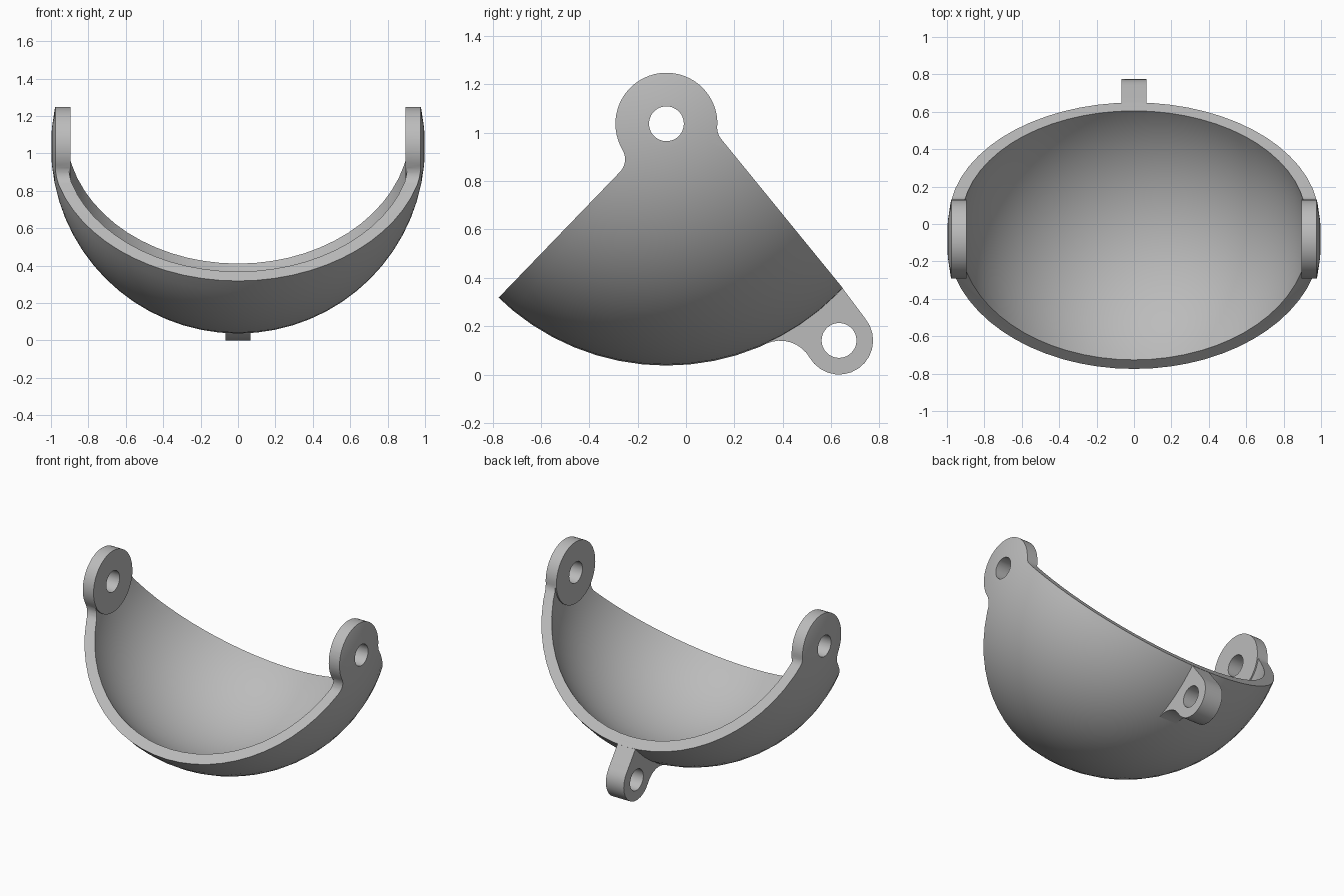
import bpy, bmesh
from math import sin, cos, radians, pi
from mathutils import Matrix, Vector

if "Cube" in bpy.data.objects:
    bpy.data.objects.remove(bpy.data.objects["Cube"], do_unlink=True)

CY, CZ = -0.081, 1.037          # pivot axis, also the bowl centre
EAR_R, HOLE_R = 0.211, 0.072
INNER_R, EAR_X = 0.93, 0.895    # bowl cavity radius, flat inner face of ears

grey = bpy.data.materials.new("plain grey")
grey.use_nodes = True
grey.diffuse_color = (0.5, 0.5, 0.5, 1)
grey.node_tree.nodes["Principled BSDF"].inputs["Base Color"].default_value = grey.diffuse_color


def make(name, bm):
    bmesh.ops.recalc_face_normals(bm, faces=bm.faces[:])
    mesh = bpy.data.meshes.new(name)
    bm.to_mesh(mesh)
    bm.free()
    mesh.materials.append(grey)
    obj = bpy.data.objects.new(name, mesh)
    bpy.context.collection.objects.link(obj)
    return obj


def activate(obj):
    bpy.ops.object.select_all(action="DESELECT")
    obj.select_set(True)
    bpy.context.view_layer.objects.active = obj


def boolean(obj, tool, operation):
    mod = obj.modifiers.new("cut", "BOOLEAN")
    mod.operation, mod.solver, mod.object = operation, "EXACT", tool
    activate(obj)
    bpy.ops.object.modifier_apply(modifier=mod.name)
    bpy.data.objects.remove(tool, do_unlink=True)


def ball(name, radius):
    bm = bmesh.new()
    turn = Matrix.Translation((0, CY, CZ)) @ Matrix.Rotation(pi / 2, 4, "Y")
    bmesh.ops.create_uvsphere(bm, u_segments=64, v_segments=32, radius=radius, matrix=turn)
    return make(name, bm)


def rod(name, y, z, radius, x0, x1):
    bm = bmesh.new()
    place = Matrix.Translation(((x0 + x1) / 2, y, z)) @ Matrix.Rotation(pi / 2, 4, "Y")
    bmesh.ops.create_cone(bm, cap_ends=True, segments=48, radius1=radius, radius2=radius,
                          depth=x1 - x0, matrix=place)
    return make(name, bm)


def plate(name, points, half):
    """Side profile of (y, z) points extruded across x."""
    bm = bmesh.new()
    face = bm.faces.new([bm.verts.new((-half, y, z)) for y, z in points])
    out = bmesh.ops.extrude_face_region(bm, geom=[face])
    moved = [v for v in out["geom"] if isinstance(v, bmesh.types.BMVert)]
    bmesh.ops.translate(bm, verts=moved, vec=Vector((2 * half, 0, 0)))
    return make(name, bm)


def arc(y, z, radius, start, end, steps):
    angles = [radians(start + (end - start) * i / steps) for i in range(steps + 1)]
    return [(y + radius * cos(a), z + radius * sin(a)) for a in angles]


# Bowl: hollow ball with thickened ear discs, trimmed to the side profile
bowl = ball("bowl_with_ears", 1.0)
cavity = ball("cavity", INNER_R)
for x0, x1 in ((EAR_X, 1.2), (-1.2, -EAR_X)):
    boolean(cavity, rod("ear_disc", CY, CZ, EAR_R + 0.0015, x0, x1), "DIFFERENCE")
boolean(bowl, cavity, "DIFFERENCE")

profile = [(0.936, 0.005)]
profile += arc(0.204, 1.021, 0.075, 219.2, 176.8, 6)       # back fillet
profile += arc(CY, CZ, EAR_R, -3.2, 210.8, 36)[1:]         # ear
profile += arc(-0.327, 0.890, 0.075, 30.8, -44, 8)[1:]     # front fillet
profile += [(-1.107, -0.026), (-1.107, -0.3), (0.936, -0.3)]
boolean(bowl, plate("side_profile", profile, 1.2), "INTERSECT")
boolean(bowl, rod("pivot_hole", CY, CZ, HOLE_R, -1.3, 1.3), "DIFFERENCE")

# Rear lug: rounded tab that continues the back rim
LY, LZ, LR = 0.633, 0.141, 0.141
outline = arc(LY, LZ, LR, 39.2, -150, 14)
outline += arc(0.390, 0.0, 0.14, 30, 114.4, 8)[1:]
outline += arc(CY, CZ, 0.965, -65.5, -42.7, 8)
lug = plate("rear_lug", outline, 0.068)
boolean(lug, rod("lug_hole", LY, LZ, HOLE_R, -0.2, 0.2), "DIFFERENCE")

for part in (bowl, lug):
    activate(part)
    bpy.ops.object.shade_smooth_by_angle(angle=radians(30))
